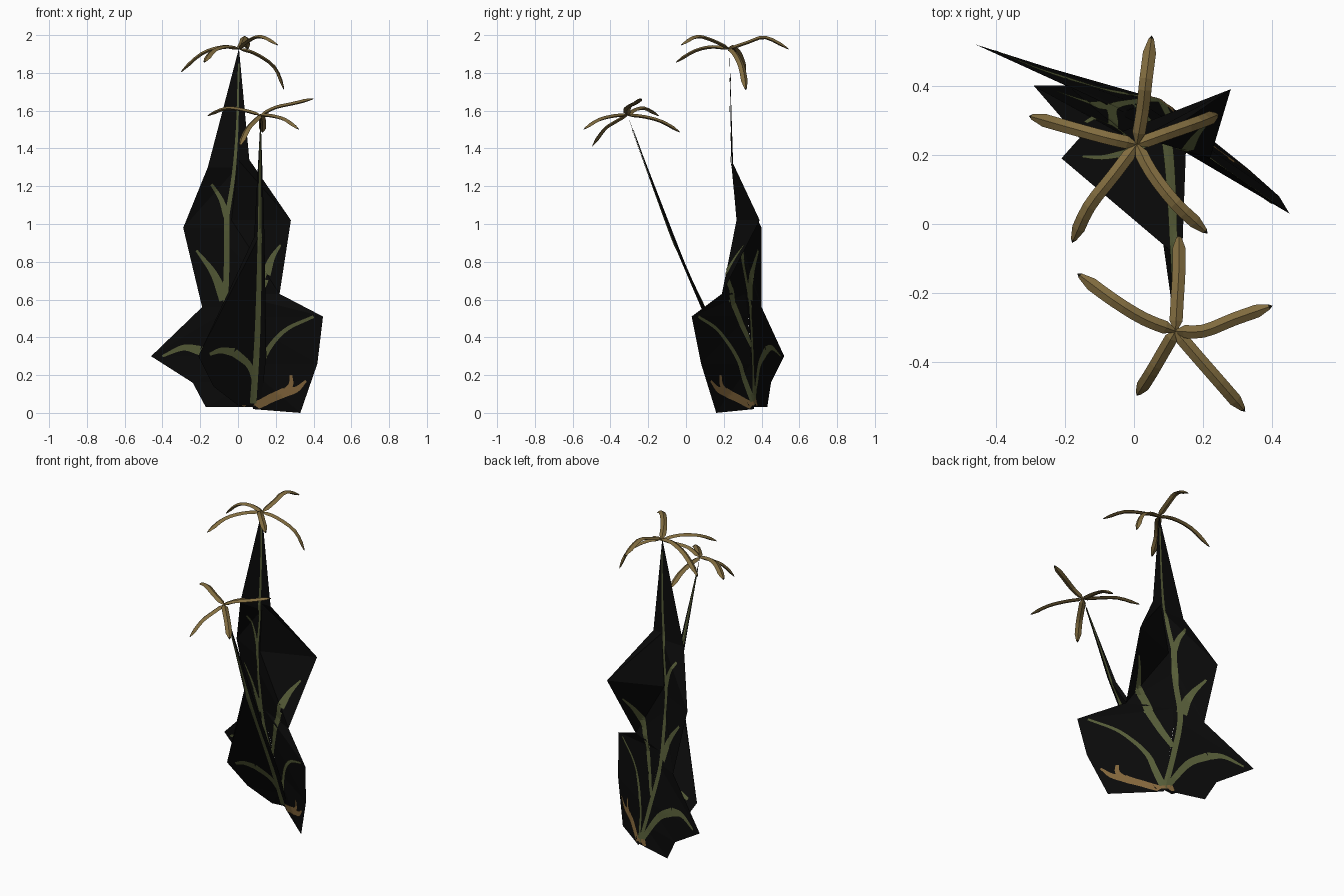
import bpy, bmesh
from mathutils import Vector
from mathutils.bvhtree import BVHTree

if "Cube" in bpy.data.objects:
    bpy.data.objects.remove(bpy.data.objects["Cube"])


def material(name, rgb):
    m = bpy.data.materials.new(name)
    m.diffuse_color = (*rgb, 1)
    m.use_nodes = True
    m.node_tree.nodes["Principled BSDF"].inputs["Base Color"].default_value = m.diffuse_color
    return m


BLACK = material("card black", (0.003, 0.003, 0.003))
GREEN = material("leaf green", (0.095, 0.11, 0.04))
GOLD = material("dry leaf gold", (0.23, 0.135, 0.045))
TAN = material("petal tan", (0.22, 0.15, 0.05))
DARK = material("petal tip dark", (0.02, 0.016, 0.008))


def finish(bm, name, mats):
    bmesh.ops.remove_doubles(bm, verts=bm.verts, dist=1e-5)
    me = bpy.data.meshes.new(name)
    bm.to_mesh(me)
    bm.free()
    for m in mats:
        me.materials.append(m)
    ob = bpy.data.objects.new(name, me)
    bpy.context.collection.objects.link(ob)
    return ob


def at_height(path, z):
    for a, b in zip(path, path[1:]):
        if z <= b[2]:
            t = max(0, (z - a[2]) / (b[2] - a[2]))
            return Vector(a).lerp(Vector(b), t)
    return Vector(path[-1])


def smooth_path(pts, n=6):
    """Catmull-Rom through the points."""
    p = [Vector(q) for q in pts]
    p = [2 * p[0] - p[1]] + p + [2 * p[-1] - p[-2]]
    out = []
    for i in range(1, len(p) - 2):
        a, b, c, d = p[i - 1:i + 3]
        for k in range(n):
            t = k / n
            out.append(0.5 * (2 * b + (c - a) * t + (2 * a - 5 * b + 4 * c - d) * t * t
                              + (3 * b - a - 3 * c + d) * t ** 3))
    return out + [p[-2]]


def card(name, stem, sides):
    """Folded sheet: each outline is joined to the stem line at its height."""
    bm = bmesh.new()
    for edge in sides:
        edge = [Vector(e) for e in edge] + [Vector(stem[-1])]
        # add the stem's own bends to the outline
        rows = [(e, at_height(stem, e.z)) for e in edge]
        for (e0, c0), (e1, c1) in zip(rows, rows[1:]):
            mids = [Vector(s) for s in stem[1:-1] if c0.z + 0.01 < s[2] < c1.z - 0.01]
            loop = [c0] + mids + [c1]
            vs = [bm.verts.new(v) for v in loop]
            ve0, ve1 = bm.verts.new(e0), bm.verts.new(e1)
            for a, b in zip(vs, vs[1:]):
                bm.faces.new((ve0, a, b))
            if (e1 - c1).length > 1e-4:
                bm.faces.new((ve0, vs[-1], ve1))
    bm.normal_update()
    tree = BVHTree.FromBMesh(bm)
    finish(bm, name, [BLACK])
    return tree


def paint(name, tree, mat, strokes):
    """Thin painted ribbons on both sides of a card, drawn in the front view."""
    bm = bmesh.new()
    for width, tip, pts in strokes:
        path = smooth_path(pts)
        for off in (-0.004, 0.004):
            prev = None
            for i, p in enumerate(path):
                t = i / (len(path) - 1)
                d = (path[min(i + 1, len(path) - 1)] - path[max(i - 1, 0)]).normalized()
                n = Vector((-d.y, d.x)) * (width * (1 - t) + tip * t) / 2
                row = []
                for q in (p + n, p, p - n):
                    hit, nor, _, _ = tree.ray_cast(Vector((q.x, -3, q.y)), Vector((0, 1, 0)))
                    if hit is None:
                        mid = tree.ray_cast(Vector((p.x, -3, p.y)), Vector((0, 1, 0)))[0]
                        hit = mid or tree.find_nearest(Vector((q.x, 0.25, q.y)))[0]
                    row.append(bm.verts.new(hit + Vector((0, off, 0))))
                if prev:
                    for k in (0, 1):
                        bm.faces.new((prev[k], prev[k + 1], row[k + 1], row[k]))
                prev = row
    finish(bm, name, [mat])


# Tall main card with broad lower leaves
tall_stem = [(0.08, 0.36, 0.02), (-0.02, 0.33, 0.5), (-0.05, 0.28, 0.88),
             (0.0, 0.24, 1.33), (0.005, 0.23, 1.93)]
tall = card("tall_leaf_card", tall_stem, [
    [(-0.17, 0.43, 0.03), (-0.24, 0.45, 0.16), (-0.46, 0.52, 0.30),
     (-0.19, 0.40, 0.56), (-0.29, 0.40, 0.98), (-0.16, 0.25, 1.30)],
    [(0.33, 0.16, 0.0), (0.42, 0.08, 0.26), (0.45, 0.03, 0.51),
     (0.22, 0.19, 0.63), (0.28, 0.39, 1.02), (0.06, 0.24, 1.34)]])

# Short card leaning to the front
short_stem = [(0.08, 0.36, 0.02), (0.10, 0.07, 0.62), (0.11, -0.08, 0.93), (0.12, -0.31, 1.575)]
short = card("leaning_leaf_card", short_stem, [
    [(0.0, 0.34, 0.04), (-0.13, 0.28, 0.14), (-0.21, 0.19, 0.30), (0.085, -0.06, 0.93)],
    [(0.12, 0.33, 0.04), (0.15, 0.21, 0.30), (0.14, -0.07, 0.94)]])

# Painted stems and leaves
paint("tall_painted_leaves", tall, GREEN, [
    (0.03, 0.03, [(0.07, 0.05), (0.0, 0.3), (-0.06, 0.56), (-0.06, 0.8), (-0.06, 1.05)]),
    (0.025, 0.008, [(-0.06, 1.03), (-0.025, 1.25), (-0.005, 1.5), (0.004, 1.85)]),
    (0.035, 0.015, [(-0.06, 1.04), (-0.09, 1.13), (-0.14, 1.21)]),
    (0.06, 0.012, [(-0.07, 0.6), (-0.13, 0.74), (-0.22, 0.86)]),
    (0.03, 0.05, [(0.0, 0.35), (0.06, 0.5), (0.15, 0.74)]),
    (0.05, 0.01, [(0.15, 0.74), (0.18, 0.82), (0.225, 0.89)]),
    (0.03, 0.05, [(0.05, 0.07), (-0.08, 0.25), (-0.2, 0.33)]),
    (0.05, 0.012, [(-0.2, 0.33), (-0.29, 0.345), (-0.40, 0.30)]),
    (0.035, 0.015, [(0.08, 0.06), (0.13, 0.28), (0.24, 0.43), (0.40, 0.51)])])
paint("dry_painted_leaves", tall, GOLD, [
    (0.04, 0.05, [(0.02, 0.06), (0.09, 0.04), (0.18, 0.08), (0.25, 0.11)]),
    (0.05, 0.012, [(0.25, 0.11), (0.31, 0.125), (0.36, 0.17)]),
    (0.035, 0.015, [(0.25, 0.11), (0.28, 0.15), (0.28, 0.2)])])
paint("leaning_painted_leaves", short, GREEN, [
    (0.035, 0.022, [(0.08, 0.05), (0.10, 0.35), (0.11, 0.65), (0.115, 0.93)]),
    (0.022, 0.004, [(0.115, 0.93), (0.116, 1.2), (0.119, 1.5)]),
    (0.02, 0.045, [(0.09, 0.15), (0.06, 0.25), (-0.02, 0.32)]),
    (0.045, 0.015, [(-0.02, 0.32), (-0.09, 0.33), (-0.15, 0.31)])])


def flower(name, centre, petals):
    """Drooping petals: four-sided flattened tubes with dark pointed ends."""
    bm = bmesh.new()
    for mids in petals:
        path = smooth_path([centre] + mids, 3)
        rings = []
        for i, p in enumerate(path):
            d = path[min(i + 1, len(path) - 1)] - path[max(i - 1, 0)]
            side = d.cross(Vector((0, 0, 1))).normalized()
            up = side.cross(d).normalized()
            w = 0.004 if i == 0 else 0.008 if i == len(path) - 1 else 0.019
            rings.append([bm.verts.new(p + o) for o in
                          (side * w, up * w * 0.6, -side * w, -up * w * 0.35)])
        for i, (a, b) in enumerate(zip(rings, rings[1:])):
            for k in range(4):
                bm.faces.new((a[k], a[(k + 1) % 4], b[(k + 1) % 4], b[k]))
        # short dark point
        end = bm.verts.new(path[-1] + (path[-1] - path[-2]).normalized() * 0.012)
        for k in range(4):
            f = bm.faces.new((rings[-1][k], rings[-1][(k + 1) % 4], end))
            f.material_index = 1
    bmesh.ops.recalc_face_normals(bm, faces=bm.faces)
    finish(bm, name, [TAN, DARK])


flower("upper_flower", (0.008, 0.23, 1.925), [
    [(0.025, 0.33, 1.96), (0.035, 0.42, 1.985), (0.05, 0.535, 1.93)],
    [(-0.08, 0.25, 1.935), (-0.19, 0.28, 1.90), (-0.295, 0.31, 1.81)],
    [(-0.06, 0.14, 1.935), (-0.13, 0.05, 1.915), (-0.175, -0.045, 1.86)],
    [(0.05, 0.15, 1.965), (0.12, 0.06, 1.99), (0.205, -0.02, 1.95)],
    [(0.09, 0.26, 1.90), (0.19, 0.295, 1.83), (0.24, 0.315, 1.72)]])
flower("lower_flower", (0.12, -0.31, 1.575), [
    [(0.03, -0.275, 1.60), (-0.06, -0.22, 1.61), (-0.155, -0.15, 1.575)],
    [(0.125, -0.22, 1.565), (0.13, -0.13, 1.54), (0.13, -0.04, 1.49)],
    [(0.085, -0.37, 1.54), (0.05, -0.43, 1.50), (0.012, -0.49, 1.42)],
    [(0.18, -0.38, 1.57), (0.25, -0.46, 1.55), (0.315, -0.535, 1.505)],
    [(0.20, -0.31, 1.615), (0.29, -0.275, 1.635), (0.39, -0.24, 1.66)]])
